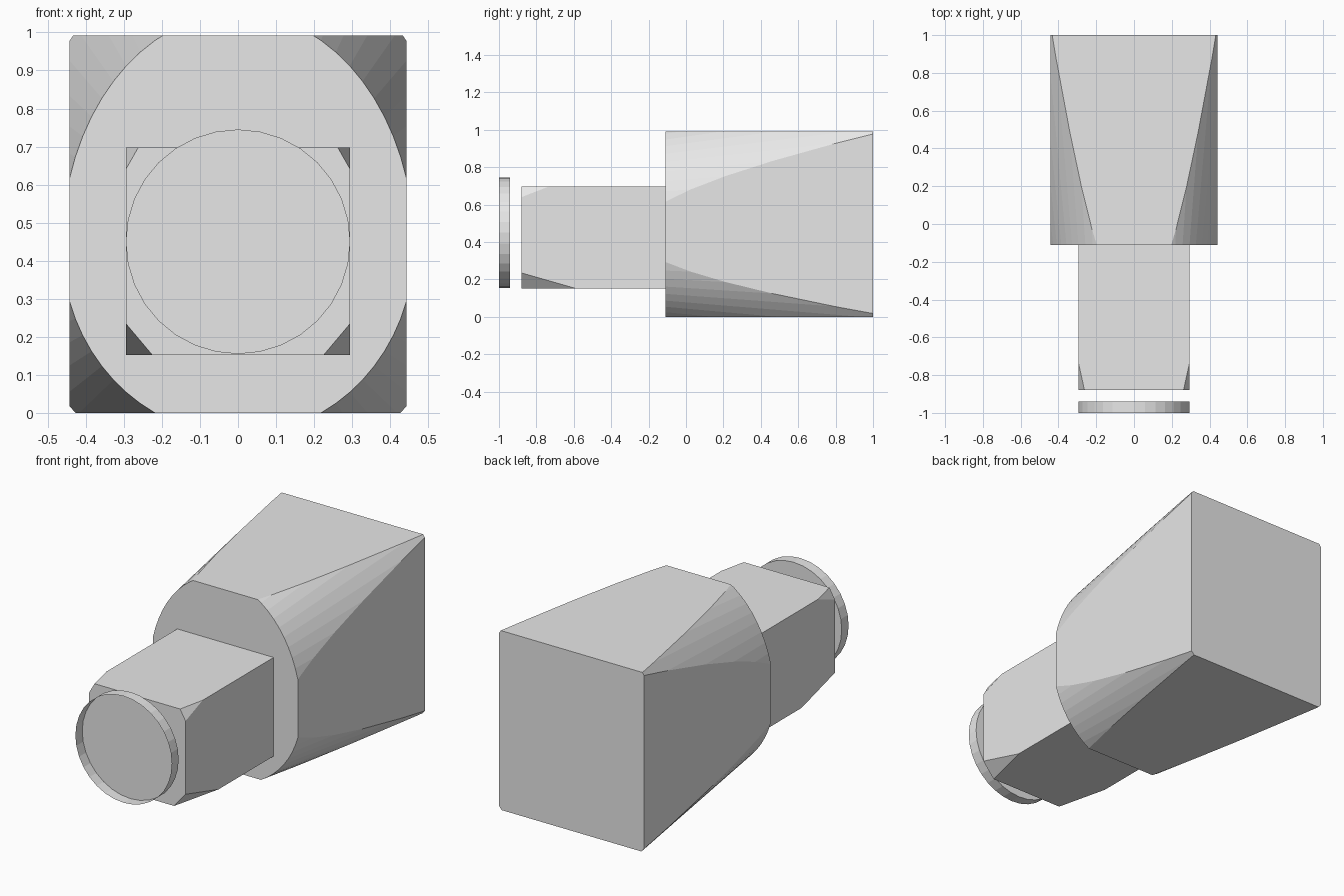
import bpy, bmesh, math
from mathutils import Vector

if "Cube" in bpy.data.objects:
    bpy.data.objects.remove(bpy.data.objects["Cube"])

gray = bpy.data.materials.new("light gray")
gray.diffuse_color = (0.8, 0.8, 0.8, 1)
gray.use_nodes = True
gray.node_tree.nodes["Principled BSDF"].inputs["Base Color"].default_value = gray.diffuse_color


def finish(name, bm):
    bmesh.ops.recalc_face_normals(bm, faces=bm.faces)
    mesh = bpy.data.meshes.new(name)
    bm.to_mesh(mesh)
    bm.free()
    mesh.materials.append(gray)
    ob = bpy.data.objects.new(name, mesh)
    bpy.context.collection.objects.link(ob)
    return ob


def box(x, y0, y1, z0, z1):
    bm = bmesh.new()
    bmesh.ops.create_cube(bm, size=1)
    for v in bm.verts:
        v.co = (2 * x * v.co.x, y0 + (y1 - y0) * (v.co.y + 0.5), z0 + (z1 - z0) * (v.co.z + 0.5))
    return bm


# Main body: a box trimmed by a flaring egg-shaped cone
body = finish("body", box(0.443, -0.11, 1.0, 0.0, 0.992))


def flare_ring(bm, y, n=64):
    t = (y + 0.11) / 1.11
    half_width = 0.463 + 0.135 * t
    ring = []
    for i in range(n):
        a = 2 * math.pi * i / n
        height = 0.614 + 0.192 * t if math.sin(a) > 0 else 0.496 + 0.13 * t
        ring.append(bm.verts.new((half_width * math.cos(a), y, 0.4375 + height * math.sin(a))))
    return ring


bm = bmesh.new()
front, back = flare_ring(bm, -0.2), flare_ring(bm, 1.1)
for i in range(len(front)):
    j = (i + 1) % len(front)
    bm.faces.new((front[i], front[j], back[j], back[i]))
bm.faces.new(front)
bm.faces.new(back)
cutter = finish("flare_cutter", bm)
cutter.hide_render = True
cutter.hide_set(True)
trim = body.modifiers.new("trim", 'BOOLEAN')
trim.operation = 'INTERSECT'
trim.solver = 'EXACT'
trim.object = cutter

# Neck: a box with its four front corners sliced off
bm = box(0.295, -0.88, -0.11, 0.152, 0.698)
slices = [((0.225, -0.88, 0.152), (0.295, -0.88, 0.235), (0.295, -0.59, 0.152)),
          ((0.262, -0.88, 0.698), (0.295, -0.88, 0.64), (0.295, -0.73, 0.698))]
center = Vector((0, -0.5, 0.43))
for points in slices:
    for side in (-1, 1):
        p, q, r = [Vector((side * x, y, z)) for x, y, z in points]
        normal = (q - p).cross(r - p)
        if normal.dot(center - p) > 0:
            normal.negate()
        bmesh.ops.bisect_plane(bm, geom=bm.verts[:] + bm.edges[:] + bm.faces[:],
                               plane_co=p, plane_no=normal, clear_outer=True)
        bmesh.ops.holes_fill(bm, edges=[e for e in bm.edges if e.is_boundary])
finish("neck", bm)

# Front cap: a shallow round cup, open to the front
bm = bmesh.new()
n = 32
rings = [[bm.verts.new((0.295 * math.cos(2 * math.pi * i / n), y,
                        0.45 + 0.295 * math.sin(2 * math.pi * i / n)))
          for i in range(n)] for y in (-1.0, -0.94)]
for i in range(n):
    j = (i + 1) % n
    bm.faces.new((rings[0][i], rings[0][j], rings[1][j], rings[1][i]))
bm.faces.new(rings[1])
finish("front_cap", bm)
